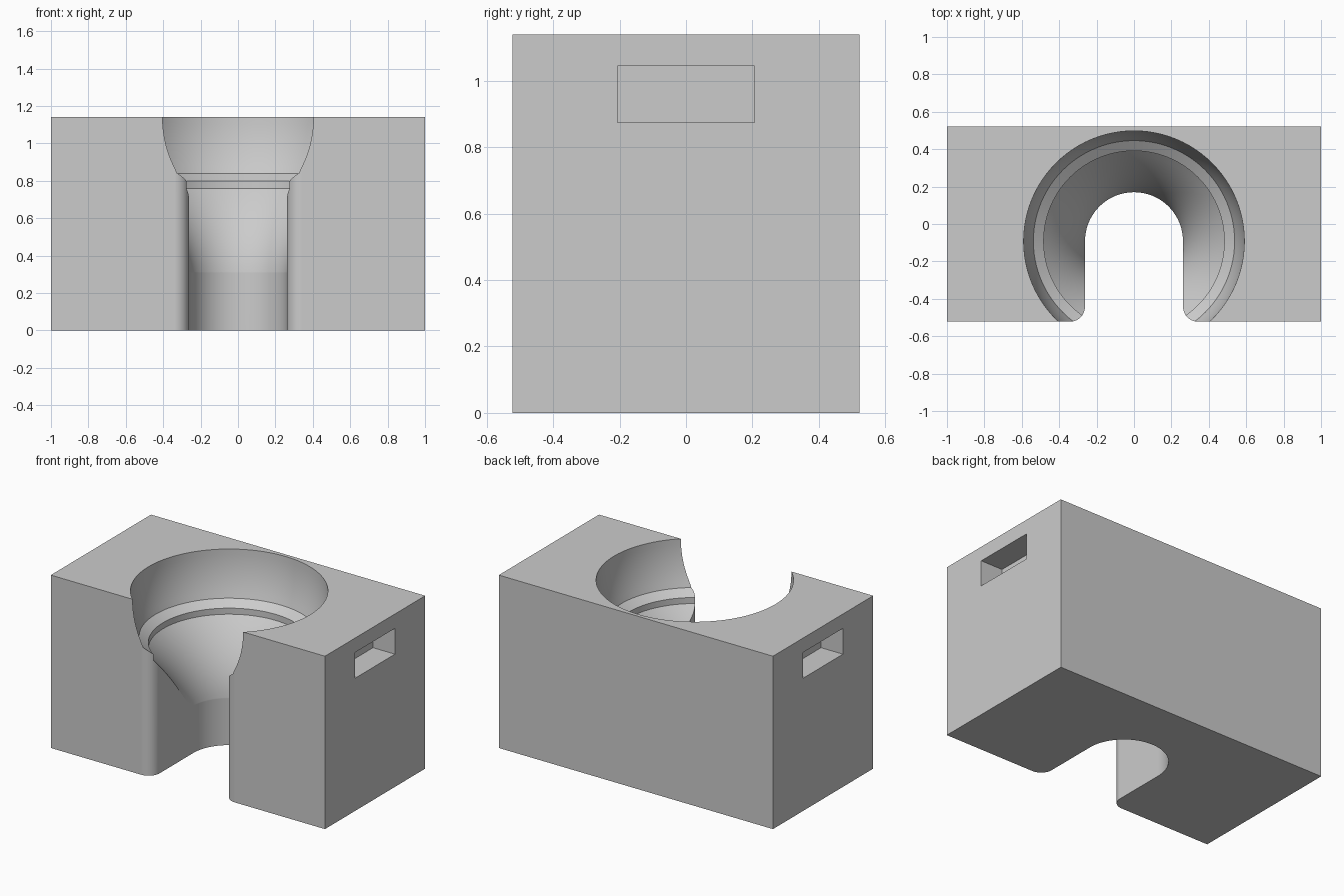
import bpy, bmesh, math

cube = bpy.data.objects.get("Cube")
if cube:
    bpy.data.objects.remove(cube, do_unlink=True)

# Main dimensions
HX, HY, H = 1.0, 0.522, 1.14
CY = -0.092            # bowl axis
SLOT, FILLET = 0.262, 0.08

grey = bpy.data.materials.new("light grey")
grey.use_nodes = True
colour = (0.6, 0.6, 0.6, 1)
grey.diffuse_color = colour
grey.node_tree.nodes["Principled BSDF"].inputs["Base Color"].default_value = colour


def arc(cx, cy, r, start, end, steps):
    angles = [math.radians(start + (end - start) * i / steps) for i in range(steps + 1)]
    return [(cx + r * math.cos(a), cy + r * math.sin(a)) for a in angles]


def solid(name, sections):
    """Closed solid through stacked (outline, height) sections."""
    bm = bmesh.new()
    rings = [[bm.verts.new((x, y, z)) for x, y in outline] for outline, z in sections]
    for low, high in zip(rings, rings[1:]):
        for i in range(len(low)):
            bm.faces.new((low[i - 1], low[i], high[i], high[i - 1]))
    bm.faces.new(rings[0])
    bm.faces.new(rings[-1])
    bmesh.ops.recalc_face_normals(bm, faces=bm.faces)
    mesh = bpy.data.meshes.new(name)
    bm.to_mesh(mesh)
    bm.free()
    mesh.materials.append(grey)
    obj = bpy.data.objects.new(name, mesh)
    bpy.context.collection.objects.link(obj)
    return obj


# Block with a round-ended slot open at the front, its mouth rounded
right_lip = arc(SLOT + FILLET, -HY + FILLET, FILLET, 180, 270, 12)
left_lip = [(-x, y) for x, y in reversed(right_lip)]
outline = [(-HX, -HY)] + left_lip + arc(0, CY, SLOT, 180, 0, 48) + right_lip
outline += [(HX, -HY), (HX, HY), (-HX, HY)]
block = solid("block", [(outline, 0), (outline, H)])

# Bowl cutter: flared funnel, short collar, sloped ledge, curved rim
profile = []
for i in range(17):
    t = i / 16
    profile.append((0.259 + 0.224 * t * t, 0.25 + 0.51 * t))
profile.append((0.483, 0.80))
for i in range(9):
    t = i / 8
    profile.append((0.59 - 0.052 * (1 - t) ** 2, 0.84 + (H - 0.84) * t))
profile.append((0.59, H + 0.1))
cutters = [solid("bowl_cutter", [(arc(0, CY, r, 0, 360, 96)[:-1], z) for r, z in profile])]

# Hand grip cutters, one on each side
for side, name in ((1, "left_grip_cutter"), (-1, "right_grip_cutter")):
    inner, outer = side * (HX - 0.16), side * (HX + 0.1)
    slot = [(inner, -0.207), (outer, -0.207), (outer, 0.207), (inner, 0.207)]
    cutters.append(solid(name, [(slot, 0.875), (slot, 1.045)]))

# Cut everything out of the block
bpy.ops.object.select_all(action="DESELECT")
bpy.context.view_layer.objects.active = block
block.select_set(True)
for cutter in cutters:
    cutter.hide_render = True
    mod = block.modifiers.new("cut", "BOOLEAN")
    mod.operation = "DIFFERENCE"
    mod.solver = "EXACT"
    mod.object = cutter
    bpy.ops.object.modifier_apply(modifier=mod.name)
for cutter in cutters:
    bpy.data.objects.remove(cutter, do_unlink=True)

# Smooth curved walls, keep hard edges and flat faces crisp
bpy.ops.object.shade_smooth_by_angle(angle=math.radians(20))
weighted = block.modifiers.new("weighted normals", "WEIGHTED_NORMAL")
weighted.keep_sharp = True
